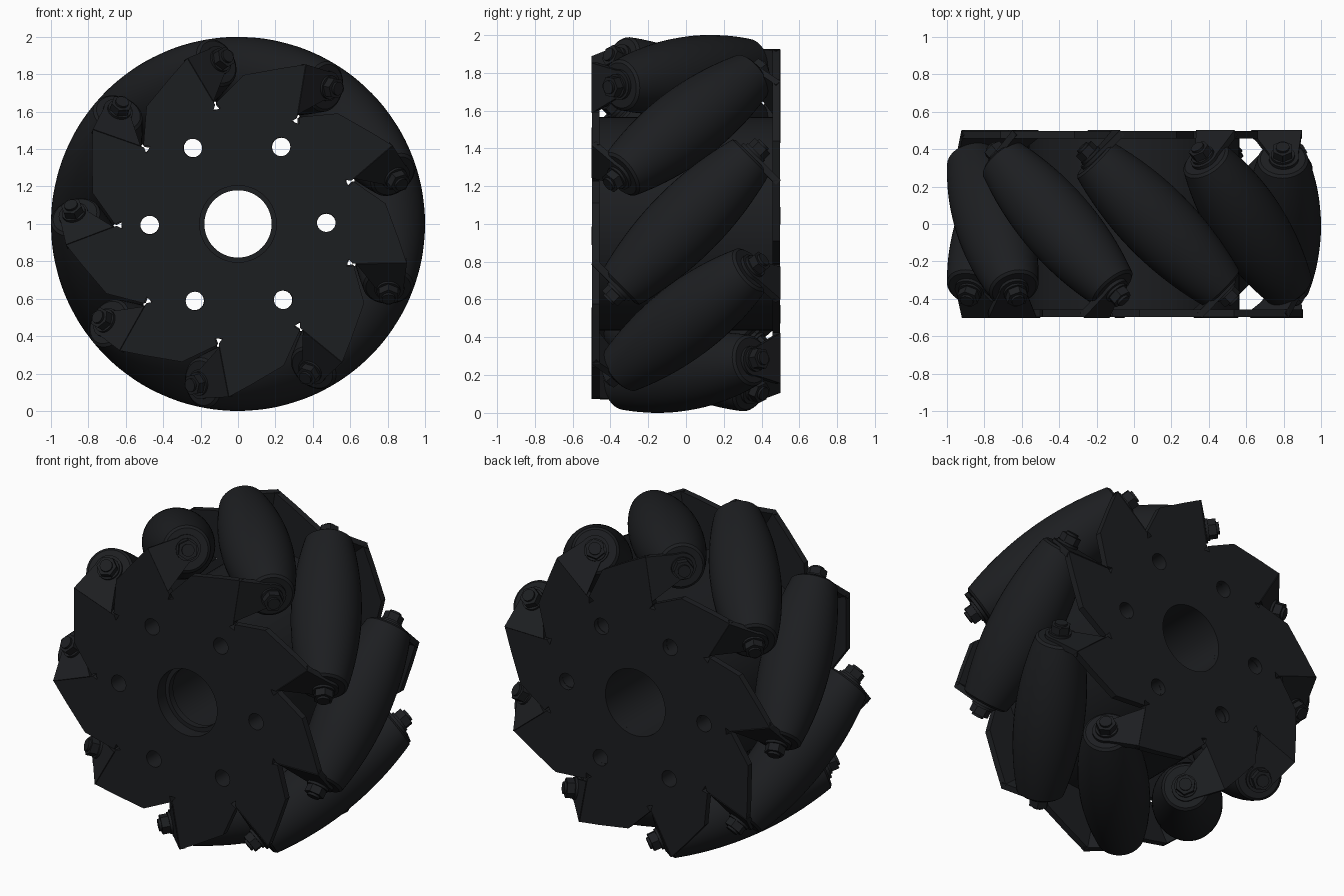
import bpy, bmesh
from math import sin, cos, pi, sqrt, radians, hypot
from mathutils import Matrix, Vector

if "Cube" in bpy.data.objects:
    bpy.data.objects.remove(bpy.data.objects["Cube"])

N = 9                       # rollers
A = 0.80                    # roller axis distance from wheel axis
START = radians(0.7)        # angle of the first roller
STEP = 2 * pi / N
CENTRE = Matrix.Translation((0, 0, 1))

black = bpy.data.materials.new("black")
black.diffuse_color = (0.012, 0.013, 0.015, 1)
black.use_nodes = True
black.node_tree.nodes["Principled BSDF"].inputs["Base Color"].default_value = black.diffuse_color


def place(name, mesh, matrix):
    ob = bpy.data.objects.new(name, mesh)
    bpy.context.collection.objects.link(ob)
    ob.matrix_world = matrix
    return ob


def finish(bm, name):
    bmesh.ops.recalc_face_normals(bm, faces=bm.faces)
    me = bpy.data.meshes.new(name)
    bm.to_mesh(me)
    bm.free()
    me.materials.append(black)
    return me


def smooth(ob, angle=35):
    bpy.ops.object.select_all(action='DESELECT')
    ob.select_set(True)
    bpy.context.view_layer.objects.active = ob
    bpy.ops.object.shade_smooth_by_angle(angle=radians(angle))


def circle(r, n, cx=0, cy=0):
    return [(cx + r * cos(2 * pi * i / n), cy + r * sin(2 * pi * i / n)) for i in range(n)]


def sheet(name, loops, half):
    """Flat outline with holes, thickened along y; outline given in x and z."""
    cu = bpy.data.curves.new(name, 'CURVE')
    cu.dimensions = '2D'
    cu.fill_mode = 'BOTH'
    cu.extrude = half
    for pts in loops:
        sp = cu.splines.new('POLY')
        sp.points.add(len(pts) - 1)
        for p, (x, y) in zip(sp.points, pts):
            p.co = (x, y, 0, 1)
        sp.use_cyclic_u = True
    tmp = place(name, cu, Matrix())
    bpy.context.view_layer.update()
    me = bpy.data.meshes.new_from_object(tmp.evaluated_get(bpy.context.evaluated_depsgraph_get()))
    bpy.data.objects.remove(tmp)
    me.transform(Matrix.Rotation(pi / 2, 4, 'X'))
    bm = bmesh.new()
    bm.from_mesh(me)
    bmesh.ops.remove_doubles(bm, verts=bm.verts, dist=1e-4)
    me = finish(bm, name)
    me.materials.clear()
    me.materials.append(black)
    return me


# Hub drum with bore and six through holes, and the lip inside the bore
bore = circle(0.205, 64)
holes = [circle(0.05, 24, 0.472 * cos(k * pi / 3 + 0.015), 0.472 * sin(k * pi / 3 + 0.015))
         for k in range(6)]
smooth(place("hub", sheet("hub", [circle(0.565, 96), bore] + holes, 0.465), CENTRE))
lip = sheet("bore_lip", [circle(0.21, 64), circle(0.18, 64)], 0.02)
smooth(place("bore_lip", lip, CENTRE @ Matrix.Translation((0, -0.40, 0))))

# Side plates: one saw-tooth fin repeated around
fin = [(0.62, 0.22), (0.79, 0.10), (0.858, -0.09), (0.90, -0.22),
       (0.61, -0.22), (0.588, -0.195), (0.58, -0.235)]
outline = []
for k in range(N):
    a = START - k * STEP
    outline += [(x * cos(a) - z * sin(a), x * sin(a) + z * cos(a)) for x, z in fin]
plate = sheet("side_plate", [outline, bore] + holes, 0.02)
plate.transform(Matrix.Translation((0, -0.478, 0)))
frame0 = Matrix.Rotation(-START, 4, 'Y')
flip = Matrix.Rotation(pi, 4, 'X')
smooth(place("front_plate", plate, CENTRE))
place("back_plate", plate, CENTRE @ frame0 @ flip @ frame0.inverted())

# Bent tab: tapers from the bend line to a rounded end around the bolt
axis = Vector((0, 1, 1)).normalized()
h = sqrt(0.5)
tip = [(0.805 + 0.08 * cos(t), 0.184 + 0.08 * sin(t))
       for t in [radians(-15 + 14 * i) for i in range(16)]]
bm = bmesh.new()
rim = [(0.63, -0.015), (0.90, -0.015)] + tip
face = bm.faces.new([bm.verts.new(Vector((x, -0.478 + w * h, -0.22 - w * h)) - axis * 0.018)
                     for x, w in rim])
ext = bmesh.ops.extrude_face_region(bm, geom=[face])
bmesh.ops.translate(bm, vec=axis * 0.036,
                    verts=[v for v in ext['geom'] if isinstance(v, bmesh.types.BMVert)])
tab = finish(bm, "tab")

# Roller: barrel whose envelope lies on the wheel's outer circle
half = []
for i in range(13):
    t = 0.445 * i / 12
    rho = hypot(A, t * h)
    sp = t * h / rho
    half.append(((1 - rho) * sqrt(1 - sp * sp / 2), t + (1 - rho) * sp * h))
r_end, s_end = half[-1]
half += [(r_end - 0.015, s_end + 0.012), (0.0, s_end + 0.012)]
profile = [(r, -s) for r, s in reversed(half[1:])] + half
bm = bmesh.new()
vs = [bm.verts.new((r, 0, s)) for r, s in profile]
es = [bm.edges.new(p) for p in zip(vs, vs[1:])]
bmesh.ops.spin(bm, geom=vs + es, axis=(0, 0, 1), cent=(0, 0, 0), angle=2 * pi, steps=40)
bmesh.ops.remove_doubles(bm, verts=bm.verts, dist=1e-4)
roller = finish(bm, "roller")

# Axle bolt with washer and hex nut at each end
bm = bmesh.new()
for seg, r, depth, z in [(20, 0.036, 1.17, 0),
                         (24, 0.064, 0.016, 0.518), (24, 0.064, 0.016, -0.518),
                         (6, 0.058, 0.05, 0.546), (6, 0.058, 0.05, -0.546)]:
    bmesh.ops.create_cone(bm, cap_ends=True, segments=seg, radius1=r, radius2=r,
                          depth=depth, matrix=Matrix.Translation((0, 0, z)))
bolt = finish(bm, "axle_bolt")

# Nine roller stations around the wheel
for k in range(N):
    frame = CENTRE @ Matrix.Rotation(-(START + k * STEP), 4, 'Y')
    along = frame @ Matrix.Translation((A, 0, 0)) @ Matrix.Rotation(-pi / 4, 4, 'X')
    parts = [place(f"roller_{k}", roller, along),
             place(f"axle_bolt_{k}", bolt, along),
             place(f"front_tab_{k}", tab, frame),
             place(f"back_tab_{k}", tab, frame @ flip)]
    if k == 0:
        for ob in parts[:3]:
            smooth(ob)
